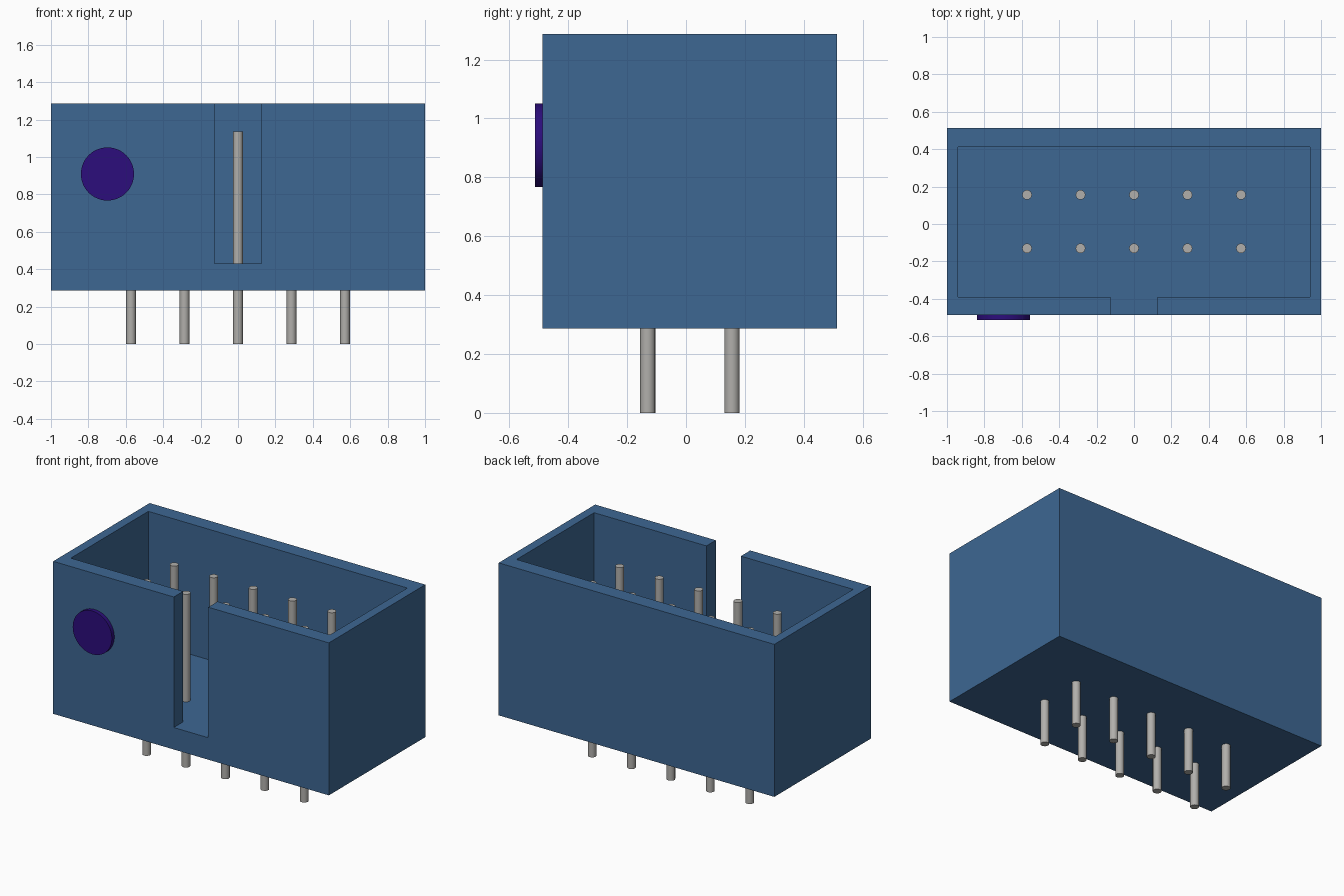
import bpy
import bmesh
import math

cube = bpy.data.objects.get("Cube")
if cube:
    bpy.data.objects.remove(cube, do_unlink=True)


def material(name, rgb, metallic=0.0):
    mat = bpy.data.materials.new(name)
    mat.use_nodes = True
    mat.diffuse_color = (*rgb, 1)
    mat.node_tree.nodes["Principled BSDF"].inputs["Base Color"].default_value = (*rgb, 1)
    return mat


blue = material("housing blue", (0.047, 0.135, 0.29))
grey = material("pin grey", (0.44, 0.43, 0.41))
purple = material("marker purple", (0.025, 0.004, 0.2))


def cylinder(name, radius, depth, location, mat, rotation=(0, 0, 0), sides=16):
    bpy.ops.mesh.primitive_cylinder_add(vertices=sides, radius=radius, depth=depth,
                                        location=location, rotation=rotation)
    obj = bpy.context.object
    obj.name = name
    obj.data.materials.append(mat)
    bpy.ops.object.shade_smooth_by_angle(angle=math.radians(40))
    return obj


# Housing: open box with a slot in the front wall, level with the cavity floor
BOTTOM, FLOOR, TOP = 0.286, 0.43, 1.286
FRONT, BACK, IN_FRONT, IN_BACK = -0.487, 0.513, -0.39, 0.413
SLOT, INNER = 0.125, 0.94
rim = [(SLOT, FRONT), (1, FRONT), (1, BACK), (-1, BACK), (-1, FRONT), (-SLOT, FRONT),
       (-SLOT, IN_FRONT), (-INNER, IN_FRONT), (-INNER, IN_BACK),
       (INNER, IN_BACK), (INNER, IN_FRONT), (SLOT, IN_FRONT)]

bm = bmesh.new()
top = [bm.verts.new((x, y, TOP)) for x, y in rim]
inside = [0, 5, 6, 7, 8, 9, 10, 11]
floor = {i: bm.verts.new((*rim[i], FLOOR)) for i in inside}
base = {i: bm.verts.new((*rim[i], BOTTOM)) for i in range(1, 5)}

bm.faces.new(top)                                 # rim
bm.faces.new([floor[i] for i in inside])          # cavity and slot floor
bm.faces.new([base[i] for i in range(4, 0, -1)])  # underside
for i in range(5, 12):                            # cavity and slot walls
    j = (i + 1) % 12
    bm.faces.new((floor[i], floor[j], top[j], top[i]))
for i in range(1, 4):                             # outer sides and back
    bm.faces.new((base[i], base[i + 1], top[i + 1], top[i]))
bm.faces.new((base[4], base[1], top[1], top[0], floor[0], floor[5], top[5], top[4]))
bmesh.ops.recalc_face_normals(bm, faces=bm.faces[:])
mesh = bpy.data.meshes.new("housing")
bm.to_mesh(mesh)
bm.free()
mesh.materials.append(blue)
bpy.context.collection.objects.link(bpy.data.objects.new("housing", mesh))

# Two rows of five contact pins passing through the floor
PIN_TOP, PITCH = 1.135, 0.286
for row, y in (("front", -0.13), ("back", 0.156)):
    for n in range(5):
        cylinder(f"{row}_pin_{n + 1}", 0.026, PIN_TOP,
                 ((n - 2) * PITCH, y, PIN_TOP / 2), grey)

# Round marker on the front wall
cylinder("first_pin_marker", 0.142, 0.03, (-0.698, -0.498, 0.909), purple,
         rotation=(math.pi / 2, 0, 0), sides=48)
